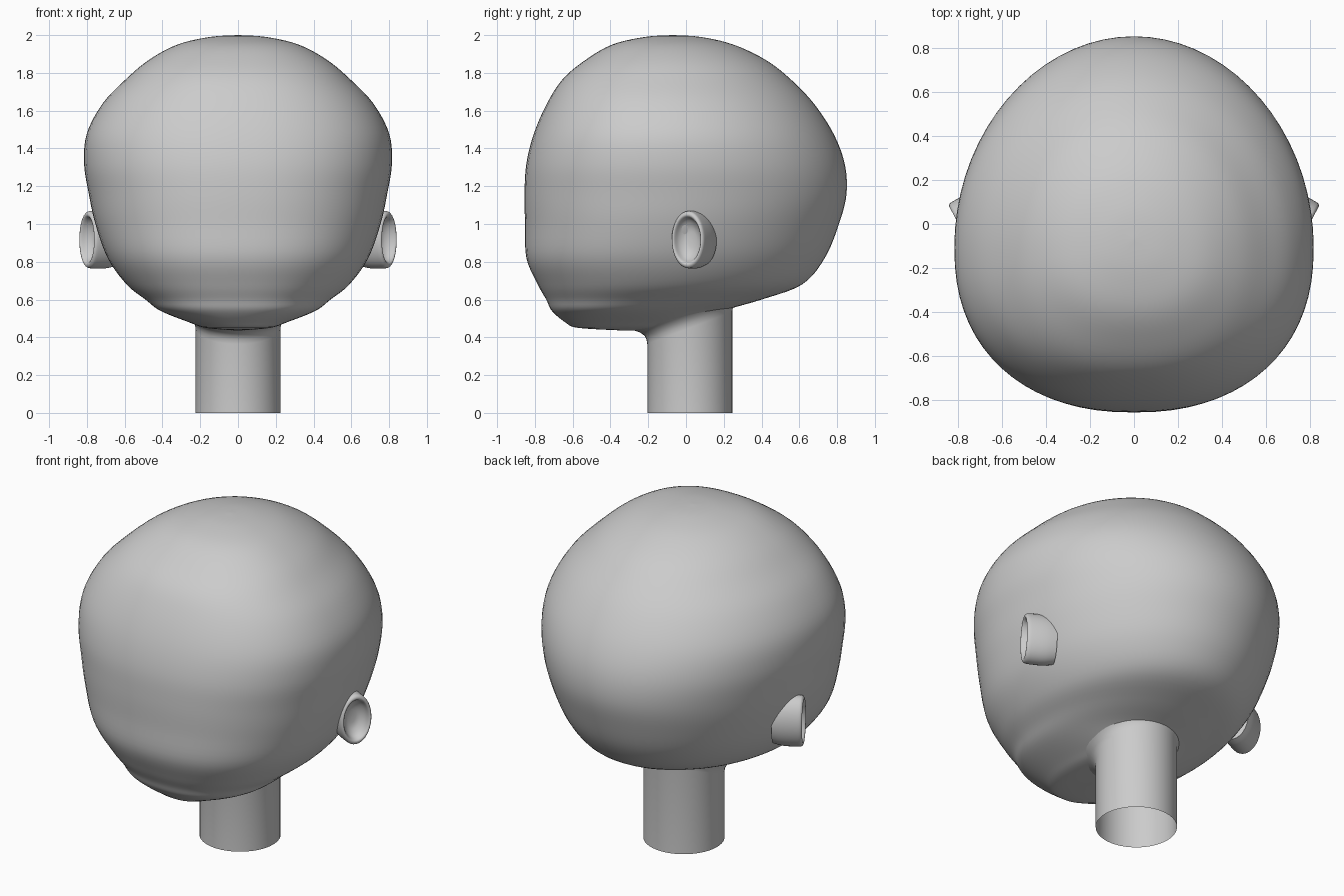
import bpy
import bmesh
import math
from mathutils import Vector

if "Cube" in bpy.data.objects:
    bpy.data.objects.remove(bpy.data.objects["Cube"], do_unlink=True)

grey = bpy.data.materials.new("plain_grey")
grey.use_nodes = True
grey.diffuse_color = (0.6, 0.6, 0.6, 1)
grey.node_tree.nodes["Principled BSDF"].inputs["Base Color"].default_value = (0.6, 0.6, 0.6, 1)


def loft(name, rings, cap_start=False, cap_end=False):
    """Skin a list of closed rings; optional caps are fans to the ring centre."""
    bm = bmesh.new()
    loops = [[bm.verts.new(p) for p in ring] for ring in rings]
    n = len(loops[0])
    for a, b in zip(loops, loops[1:]):
        for i in range(n):
            j = (i + 1) % n
            bm.faces.new((a[i], a[j], b[j], b[i]))
    for wanted, loop in ((cap_start, loops[0]), (cap_end, loops[-1])):
        if wanted:
            centre = bm.verts.new(sum((v.co for v in loop), Vector()) / n)
            for i in range(n):
                bm.faces.new((loop[i], loop[(i + 1) % n], centre))
    bmesh.ops.recalc_face_normals(bm, faces=bm.faces)
    mesh = bpy.data.meshes.new(name)
    bm.to_mesh(mesh)
    bm.free()
    mesh.materials.append(grey)
    obj = bpy.data.objects.new(name, mesh)
    bpy.context.collection.objects.link(obj)
    bpy.ops.object.select_all(action="DESELECT")
    obj.select_set(True)
    bpy.context.view_layer.objects.active = obj
    bpy.ops.object.shade_smooth_by_angle(angle=math.radians(60))
    return obj


def spline(points, steps):
    """Catmull-Rom interpolation through the given tuples."""
    pts = [points[0]] + points + [points[-1]]
    out = []
    for k in range(1, len(pts) - 2):
        p, q, r, s = pts[k - 1:k + 3]
        for i in range(steps):
            t = i / steps
            out.append([b + t * (c - a) / 2
                        + t * t * (2 * a - 5 * b + 4 * c - d) / 2
                        + t ** 3 * (3 * b - a - 3 * c + d) / 2
                        for a, b, c, d in zip(p, q, r, s)])
    return out + [list(points[-1])]


def angles(n):
    return [2 * math.pi * i / n for i in range(n)]


def power(v, e):
    return math.copysign(abs(v) ** e, v)


# Head: height, half width, front edge and back edge of each level
levels = [
    (2.0, 0.003, -0.073, -0.067), (1.99, 0.15, -0.22, 0.08),
    (1.95, 0.32, -0.39, 0.25), (1.87, 0.47, -0.53, 0.42),
    (1.77, 0.59, -0.65, 0.55), (1.64, 0.715, -0.735, 0.675),
    (1.48, 0.80, -0.805, 0.78), (1.32, 0.815, -0.845, 0.84),
    (1.16, 0.79, -0.855, 0.85), (1.0, 0.755, -0.852, 0.81),
    (0.82, 0.69, -0.845, 0.735), (0.68, 0.59, -0.785, 0.615),
    (0.6, 0.49, -0.74, 0.40), (0.54, 0.41, -0.71, 0.2),
    (0.48, 0.26, -0.64, 0.1), (0.45, 0.17, -0.57, 0.02),
    (0.435, 0.003, -0.31, -0.30),
]


def head_ring(z, width, front, back):
    middle = front + (back - front) * 0.44
    ring = []
    for a in angles(72):
        c, s = math.cos(a), math.sin(a)
        # the face side is a little squarer than the back
        e = 2 / 2.3 if s < 0 else 1
        depth = middle - front if s < 0 else back - middle
        ring.append((width * power(c, e), middle + depth * power(s, e), z))
    return ring


loft("head", [head_ring(*lv) for lv in spline(levels, 5)], True, True)


# Neck: open tube whose flared top tilts up towards the back
def neck_ring(radius, z, tilt):
    return [(radius * math.cos(a), 0.02 + radius * math.sin(a),
             z + tilt * radius * math.sin(a)) for a in angles(48)]


loft("neck", [neck_ring(*r) for r in (
    (0.225, 0, 0), (0.225, 0.45, 0.38), (0.229, 0.475, 0.38),
    (0.24, 0.5, 0.38), (0.262, 0.525, 0.38), (0.31, 0.56, 0.38))])

# Ears: dished oval cups turned outwards and slightly forwards
cup = spline([(0.02, -0.065), (0.4, -0.06), (0.68, -0.035), (0.8, -0.006),
              (0.88, 0.0), (0.96, -0.006), (1.0, -0.025), (1.0, -0.11),
              (0.92, -0.17)], 3)
for side, label in ((1, "left"), (-1, "right")):
    centre = Vector((side * 0.80, 0.005, 0.917))
    normal = Vector((side * 0.89, -0.46, 0))
    across = Vector((side * 0.46, 0.89, 0))
    up = Vector((0, 0, 1))
    rings = [[centre + normal * d + across * (0.097 * s * math.cos(a))
              + up * (0.152 * s * math.sin(a)) for a in angles(40)]
             for s, d in cup]
    loft(label + "_ear", rings, True, True)
